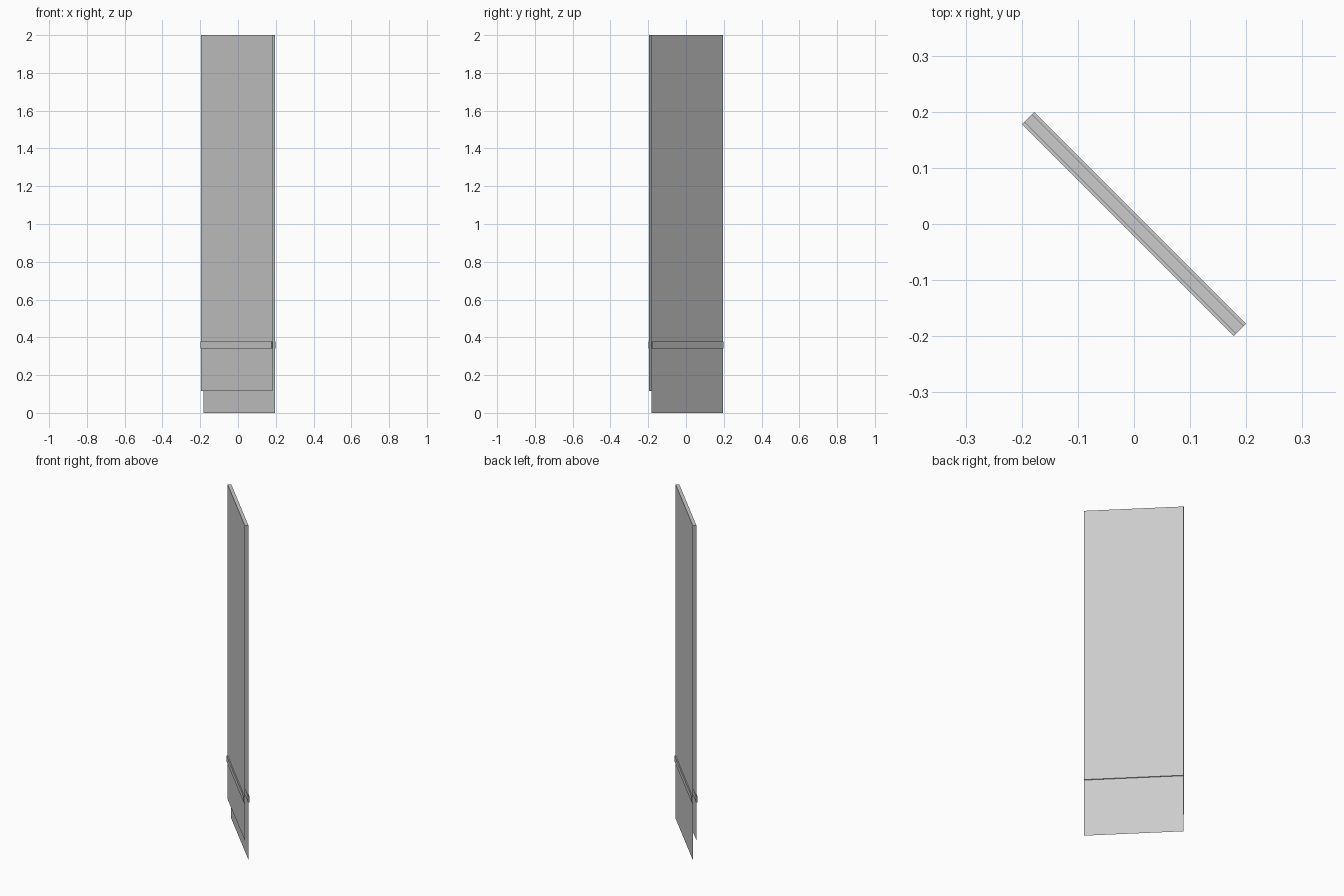
import bpy, bmesh, math
from mathutils import Matrix

if "Cube" in bpy.data.objects:
    bpy.data.objects.remove(bpy.data.objects["Cube"])

HALF_LEN = 0.267      # half width along the panel
OFFSET = 0.0099       # distance of each sheet from the middle plane
TURN = Matrix.Rotation(math.radians(-45), 4, 'Z')


def finish(bm, name):
    bmesh.ops.transform(bm, matrix=TURN, verts=bm.verts)
    mesh = bpy.data.meshes.new(name)
    bm.to_mesh(mesh)
    bm.free()
    obj = bpy.data.objects.new(name, mesh)
    bpy.context.collection.objects.link(obj)
    return obj


# Folded cloth: one sheet going up the front, over the top, down the back
profile = [(-OFFSET, 0.116), (-OFFSET, 2.0), (OFFSET, 2.0), (OFFSET, 0.0)]
bm = bmesh.new()
rows = [[bm.verts.new((x, y, z)) for y, z in profile]
        for x in (-HALF_LEN, HALF_LEN)]
for i in range(len(profile) - 1):
    bm.faces.new((rows[0][i], rows[1][i], rows[1][i + 1], rows[0][i + 1]))
finish(bm, "folded_cloth")


# Raised trim strip across each side
def strip(name, side):
    inner, outer = 0.0085, 0.0156
    size = (2 * HALF_LEN, outer - inner, 0.036)
    bm = bmesh.new()
    bmesh.ops.create_cube(bm, size=1)
    bmesh.ops.scale(bm, vec=size, verts=bm.verts)
    bmesh.ops.translate(bm, vec=(0, side * (inner + outer) / 2, 0.36),
                        verts=bm.verts)
    finish(bm, name)


strip("front_trim_strip", -1)
strip("back_trim_strip", 1)
